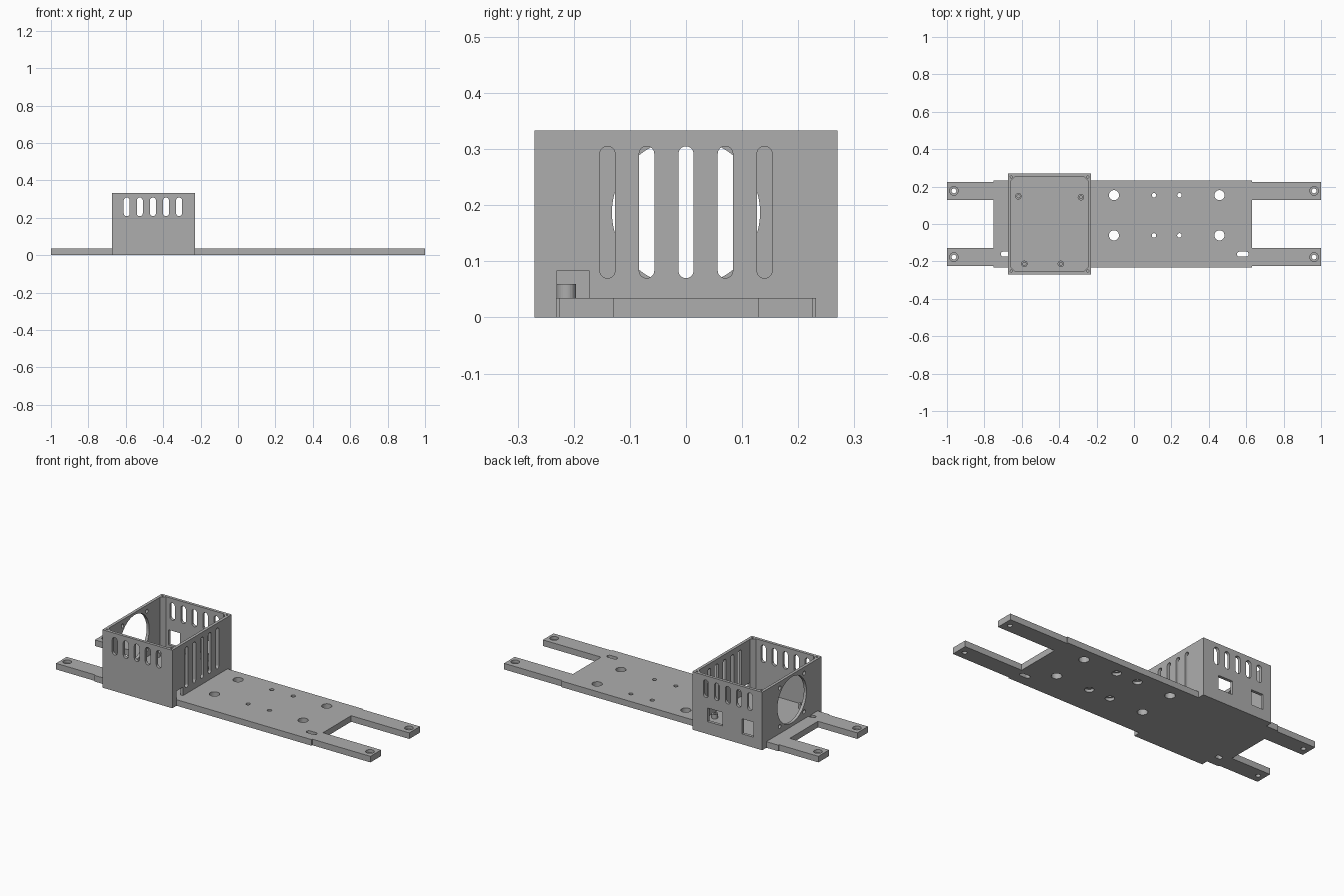
import bpy, bmesh, math
from mathutils import Vector

cube = bpy.data.objects.get("Cube")
if cube:
    bpy.data.objects.remove(cube, do_unlink=True)

grey = bpy.data.materials.new("plain_grey")
grey.use_nodes = True
COLOUR = (0.42, 0.42, 0.42, 1)
grey.diffuse_color = COLOUR
grey.node_tree.nodes["Principled BSDF"].inputs["Base Color"].default_value = COLOUR


# 2D outlines
def rect(u0, u1, v0, v1):
    return [(u0, v0), (u1, v0), (u1, v1), (u0, v1)]


def circle(u, v, r, n=32):
    return [(u + r * math.cos(math.tau * i / n), v + r * math.sin(math.tau * i / n)) for i in range(n)]


def capsule(u0, u1, v0, v1, n=16):
    """Rounded slot filling the given rectangle."""
    r = min(u1 - u0, v1 - v0) / 2
    pts = []
    for i in range(2 * n + 2):
        a = math.pi * (i if i <= n else i - 1) / n
        top = i <= n
        if v1 - v0 > u1 - u0:
            pts.append(((u0 + u1) / 2 + r * math.cos(a), (v1 - r if top else v0 + r) + r * math.sin(a)))
        else:
            a -= math.pi / 2
            pts.append(((u1 - r if top else u0 + r) + r * math.cos(a), (v0 + v1) / 2 + r * math.sin(a)))
    return pts


def prism(bm, pts, lo, hi, axis="z"):
    """Extrude an outline along an axis; outline is (x,y), (x,z) or (y,z)."""
    place = {"x": lambda u, v, w: (w, u, v), "y": lambda u, v, w: (u, w, v), "z": lambda u, v, w: (u, v, w)}[axis]
    face = bm.faces.new([bm.verts.new(place(u, v, lo)) for u, v in pts])
    ext = bmesh.ops.extrude_face_region(bm, geom=[face])
    moved = [g for g in ext["geom"] if isinstance(g, bmesh.types.BMVert)]
    bmesh.ops.translate(bm, verts=moved, vec=Vector(place(0, 0, hi - lo)))


def make(name, bm):
    bmesh.ops.recalc_face_normals(bm, faces=bm.faces[:])
    mesh = bpy.data.meshes.new(name)
    bm.to_mesh(mesh)
    bm.free()
    mesh.materials.append(grey)
    ob = bpy.data.objects.new(name, mesh)
    bpy.context.collection.objects.link(ob)
    return ob


def cut(ob, bm):
    """Subtract all the prisms in bm from an object."""
    tool = make("cutter", bm)
    tool.hide_render = True
    mod = ob.modifiers.new("cut", "BOOLEAN")
    mod.operation, mod.object, mod.solver, mod.use_self = "DIFFERENCE", tool, "EXACT", True
    bpy.context.view_layer.objects.active = ob
    bpy.ops.object.modifier_apply(modifier=mod.name)
    bpy.data.objects.remove(tool, do_unlink=True)


T = 0.035                      # plate thickness
X0, X1, Y, H = -0.674, -0.229, 0.27, 0.333   # housing extents
WALL = 0.017

# Base plate with four arms
half = [(1, 0.128), (1, 0.225), (0.63, 0.225), (0.63, 0.232), (-0.75, 0.232),
        (-0.75, 0.225), (-1, 0.225), (-1, 0.128), (-0.75, 0.128)]
outline = [(0.63, 0.128)] + half
outline += [(x, -y) for x, y in reversed(outline)]
bm = bmesh.new()
prism(bm, outline, 0, T)
plate = make("base_plate", bm)

bm = bmesh.new()
prism(bm, rect(X0, X1, -0.4, 0.4), -0.1, 0.2)          # room for the housing
for y in (0.154, -0.061):
    for x in (-0.107, 0.457):                           # large holes
        prism(bm, circle(x, y, 0.027), -0.1, 0.1)
    for x in (0.107, 0.243):                            # small holes, recessed below
        prism(bm, circle(x, y, 0.012), -0.1, 0.1)
        prism(bm, circle(x, y, 0.024), -0.1, 0.016)
for x in (-0.963, 0.963):                               # arm holes, recessed above
    for y in (-0.177, 0.177):
        prism(bm, circle(x, y, 0.013), -0.1, 0.1)
        prism(bm, circle(x, y, 0.023), 0.018, 0.1)
for x in (-0.712, 0.55):                                # cable slots
    prism(bm, capsule(x, x + 0.063, -0.174, -0.148), -0.1, 0.1)
cut(plate, bm)

# Open-topped housing with a floor and chamfered inner corners
bm = bmesh.new()
prism(bm, rect(X0, X1, -Y, Y), 0, H)
housing = make("housing", bm)

bm = bmesh.new()
a, b, w, c = X0 + WALL, X1 - WALL, Y - WALL, 0.022
prism(bm, [(a + c, -w), (b - c, -w), (b, c - w), (b, w - c),
           (b - c, w), (a + c, w), (a, w - c), (a, c - w)], T, H + 0.1)
cut(housing, bm)

bm = bmesh.new()
for i in range(5):
    x, y = -0.455 + 0.07 * (i - 2), 0.07 * (i - 2)
    for side in (-1, 1):                                # front and back vents
        prism(bm, capsule(x - 0.016, x + 0.016, 0.208, 0.308), side * 0.24, side * 0.3, "y")
    prism(bm, capsule(y - 0.0135, y + 0.0135, 0.07, 0.305), X1 - 0.03, X1 + 0.03, "x")
prism(bm, circle(0, 0.187, 0.132, 64), X0 - 0.03, X0 + 0.03, "x")       # fan opening
for y in (-0.111, 0.111):
    for z in (-0.111, 0.111):
        prism(bm, circle(y, 0.187 + z, 0.011), X0 - 0.03, X0 + 0.03, "x")
prism(bm, rect(-0.42, -0.327, 0.072, 0.15), 0.24, 0.3, "y")             # socket openings
prism(bm, rect(-0.62, -0.545, 0.06, 0.147), 0.24, 0.3, "y")
prism(bm, rect(-0.23, -0.173, T, 0.084), X1 - 0.03, X1 + 0.03, "x")     # cable notch
for x in (X0 + 0.018, X1 - 0.018):                                      # lid screw holes
    for y in (-Y + 0.018, Y - 0.018):
        prism(bm, circle(x, y, 0.006, 16), 0.26, H + 0.1)
cut(housing, bm)

# Board standoffs
for i, (x, y) in enumerate([(-0.618, 0.148), (-0.284, 0.143), (-0.586, -0.213), (-0.391, -0.213)]):
    bm = bmesh.new()
    prism(bm, circle(x, y, 0.017), T, 0.06)
    post = make(f"standoff_{i + 1}", bm)
    bm = bmesh.new()
    prism(bm, circle(x, y, 0.008, 16), T + 0.003, 0.1)
    cut(post, bm)
